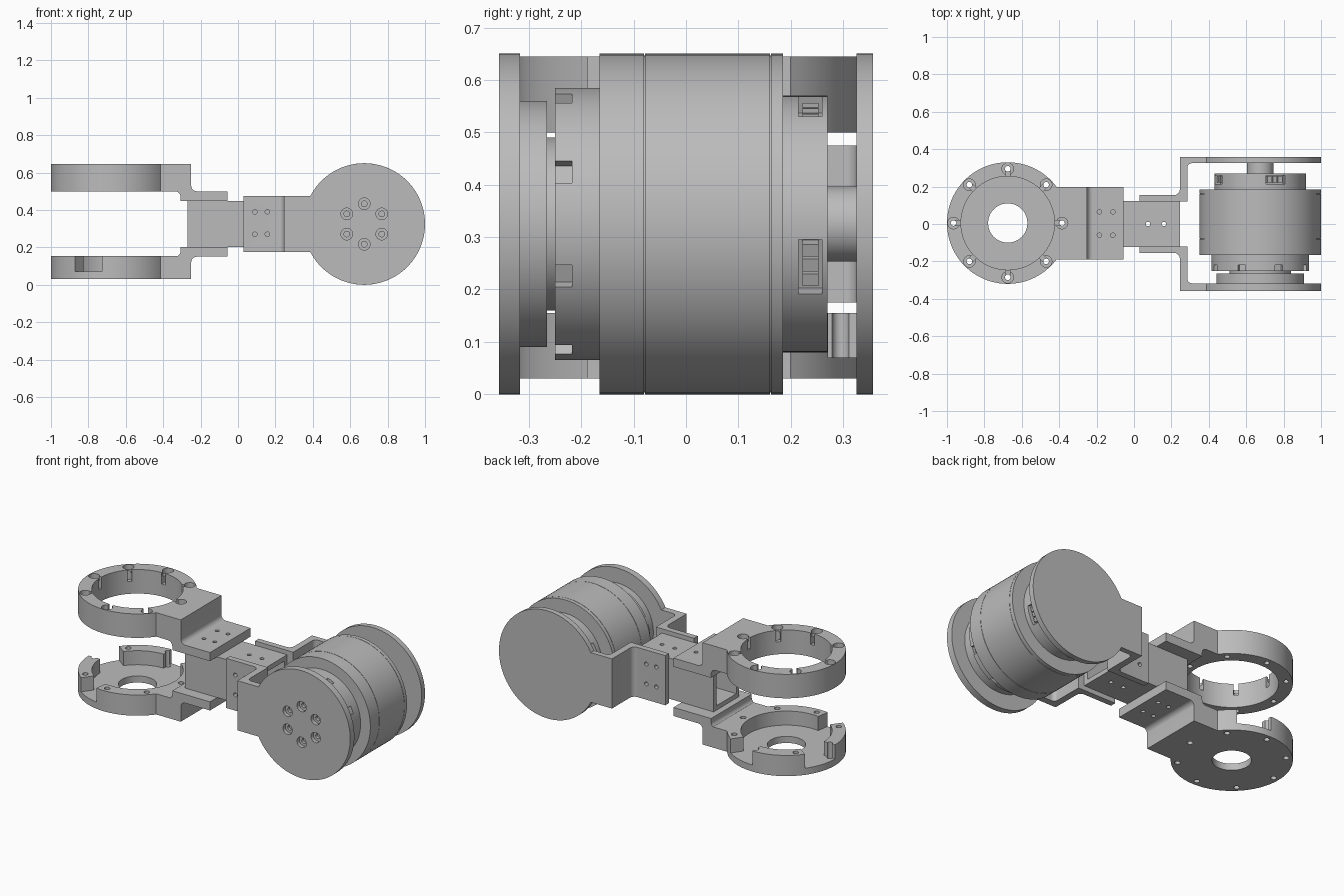
import bpy, bmesh
from math import sin, cos, asin, radians, pi, tau

if "Cube" in bpy.data.objects:
    bpy.data.objects.remove(bpy.data.objects["Cube"])

grey = bpy.data.materials.new("machined_grey")
grey.use_nodes = True
colour = (0.5, 0.5, 0.5, 1)
grey.diffuse_color = colour
grey.node_tree.nodes["Principled BSDF"].inputs["Base Color"].default_value = colour

parts = []
MX, MZ = 0.675, 0.325      # motor axis (along y)
RX, RY = -0.675, 0.005     # ring axis (along z)
R = 0.325                  # outer radius shared by discs and rings


# ---- helpers -------------------------------------------------------------
def arc(cx, cy, r, a0=0.0, a1=tau, n=72):
    full = abs(a1 - a0 - tau) < 1e-6
    count = n if full else n + 1
    return [(cx + r * cos(a0 + (a1 - a0) * i / n),
             cy + r * sin(a0 + (a1 - a0) * i / n)) for i in range(count)]


def radial_box(cx, cy, angle, r0, r1, width):
    """Rectangle lying along a radius."""
    c, s, h = cos(angle), sin(angle), width / 2
    return [(cx + r * c - w * s, cy + r * s + w * c)
            for r, w in ((r0, -h), (r1, -h), (r1, h), (r0, h))]


def add_prism(bm, pts, axis, lo, hi):
    place = {"x": lambda a, b, h: (h, a, b),
             "y": lambda a, b, h: (a, h, b),
             "z": lambda a, b, h: (a, b, h)}[axis]
    low = [bm.verts.new(place(a, b, lo)) for a, b in pts]
    high = [bm.verts.new(place(a, b, hi)) for a, b in pts]
    bm.faces.new(low)
    bm.faces.new(high)
    for i in range(len(pts)):
        j = (i + 1) % len(pts)
        bm.faces.new((low[i], low[j], high[j], high[i]))


def make(name, prisms):
    bm = bmesh.new()
    for p in prisms:
        add_prism(bm, *p)
    bmesh.ops.recalc_face_normals(bm, faces=bm.faces)
    mesh = bpy.data.meshes.new(name)
    bm.to_mesh(mesh)
    bm.free()
    mesh.materials.append(grey)
    obj = bpy.data.objects.new(name, mesh)
    bpy.context.scene.collection.objects.link(obj)
    return obj


def part(name, *prisms):
    obj = make(name, prisms)
    parts.append(obj)
    return obj


def cut(obj, prisms):
    """Subtract a group of separate prisms and bake the result."""
    cutter = make("cutter", prisms)
    cutter.hide_render = True
    mod = obj.modifiers.new("cut", "BOOLEAN")
    mod.operation, mod.solver, mod.object = "DIFFERENCE", "EXACT", cutter
    dg = bpy.context.evaluated_depsgraph_get()
    baked = bpy.data.meshes.new_from_object(obj.evaluated_get(dg))
    obj.modifiers.clear()
    obj.data = baked
    bpy.data.objects.remove(cutter)


def rect(a0, a1, b0, b1):
    return [(a0, b0), (a1, b0), (a1, b1), (a0, b1)]


# ---- motor: stack of coaxial drums --------------------------------------
def drum(name, r, y0, y1):
    return part(name, (arc(MX, MZ, r, n=96), "y", y0, y1))


drum("output_flange", 0.235, -0.318, -0.265)
drum("output_neck", 0.165, -0.266, -0.249)
front_housing = drum("front_housing", 0.26, -0.25, -0.164)
drum("motor_body_front", R, -0.165, -0.08)
drum("motor_body_seam", R - 0.003, -0.081, -0.077)
drum("motor_body_middle", R, -0.078, 0.16)
drum("motor_body_rear_seam", R - 0.003, 0.159, 0.163)
drum("motor_body_rear", R, 0.162, 0.185)
rear_housing = drum("rear_housing", 0.245, 0.184, 0.27)
drum("rear_hub", 0.072, 0.269, 0.326)

# screw pockets around the front housing rim
cut(front_housing, [(radial_box(MX, MZ, radians(22.5 + 45 * k), 0.235, 0.3, 0.045),
                     "y", -0.26, -0.218) for k in range(8)])

# four connector sockets with plugs in the rear housing
socket_angles = [radians(-20 + 90 * k) for k in range(4)]
cut(rear_housing, [(radial_box(MX, MZ, a, 0.205, 0.3, 0.11), "y", 0.215, 0.26)
                   for a in socket_angles])
for a in socket_angles:
    part("connector_plug",
         *[(radial_box(MX + t * -sin(a), MZ + t * cos(a), a, 0.2, 0.23, 0.025),
            "y", 0.222, 0.253) for t in (-0.03, 0.0, 0.03)])

# ---- motor yoke: two round plates with bent arms -------------------------
STRAP = 0.15
bend = asin(STRAP / R)
plate_outline = arc(MX, MZ, R, -pi + bend, pi - bend, 84) + [
    (0.3, MZ + STRAP), (0.3, MZ - STRAP)]
front_plate = part("front_yoke_plate", (plate_outline, "y", -0.357, -0.317))
part("rear_yoke_plate", (plate_outline, "y", 0.325, 0.357))

# counterbored screw holes in the front plate
bolts = arc(MX, MZ, 0.108, radians(30), radians(30) + tau, 6)
cut(front_plate, [(arc(x, z, 0.031, n=24), "y", -0.4, -0.335) for x, z in bolts])
cut(front_plate, [(arc(x, z, 0.015, n=16), "y", -0.4, -0.3) for x, z in bolts])

for name, s, inner in (("front_yoke_arm", -1, 0.317), ("rear_yoke_arm", 1, 0.325)):
    outline = [(0.03, 0.12), (0.285, 0.12)]
    outline += arc(0.31, inner - 0.025, 0.025, pi, pi / 2, 8)
    outline += [(0.31, 0.357), (0.245, 0.357)]
    outline += arc(0.215, 0.185, 0.03, 0, -pi / 2, 8) + [(0.03, 0.155)]
    arm = part(name, ([(x, s * y) for x, y in outline], "z", MZ - STRAP, MZ + STRAP))
    cut(arm, [(arc(x, z, 0.012, n=16), "y", -0.2, 0.2)
              for x in (0.09, 0.157) for z in (0.27, 0.39)])

# ---- square tube joining the two yokes -----------------------------------
tube = part("square_tube", (rect(-0.122, 0.122, 0.203, 0.449), "x", -0.27, 0.245))
cut(tube, [(rect(-0.095, 0.095, 0.23, 0.42), "x", -0.4, 0.4)])
cut(tube, [(arc(x, 0, 0.012, n=16), "z", 0.1, 0.6) for x in (0.075, 0.16, -0.185, -0.11)])

# ---- ring yoke: upper open ring and lower cupped ring --------------------
HALF = 0.194
corner = asin(HALF / R)
ring_outline = arc(RX, RY, R, corner, tau - corner, 84) + [
    (-0.305, RY - HALF), (-0.305, RY + HALF)]
spots = [pi / 4 * k for k in range(8)]


def ring_points(r):
    return [(RX + r * cos(a), RY + r * sin(a)) for a in spots]


upper = part("upper_ring", (ring_outline, "z", 0.5, 0.645))
cut(upper, [(arc(RX, RY, 0.25), "z", 0.4, 0.8)])
cut(upper, [(arc(x, y, 0.031, n=24), "z", 0.615, 0.7) for x, y in ring_points(0.29)])
cut(upper, [(arc(x, y, 0.015, n=16), "z", 0.4, 0.7) for x, y in ring_points(0.29)])
cut(upper, [(radial_box(RX, RY, a, 0.22, 0.288, 0.026), "z", 0.575, 0.7) for a in spots])

lower = part("lower_ring", (ring_outline, "z", 0.03, 0.155))
cut(lower, [(arc(RX, RY, 0.25), "z", 0.07, 0.3)])
cut(lower, [(arc(RX, RY, 0.105, n=48), "z", 0, 0.3)])
cut(lower, [(arc(x, y, 0.016, n=16), "z", 0, 0.3) for x, y in ring_points(0.29)])
# cable openings through the cup wall
gaps = [(55, 90), (143, 180), (233, 261)]
cut(lower, [(arc(RX, RY, 0.2, radians(a), radians(b), 6)
             + arc(RX, RY, 0.4, radians(b), radians(a), 6), "z", 0.07, 0.3)
            for a, b in gaps])

# stepped arms from the rings down to the tube
for name, s, top in (("upper_ring_arm", 1, 0.32), ("lower_ring_arm", -1, 0.295)):
    outline = [(-0.307, top), (-0.25, top), (-0.25, 0.205)]
    outline += arc(-0.22, 0.205, 0.03, pi, 1.5 * pi, 8)
    outline += [(-0.055, 0.175), (-0.055, 0.123), (-0.307, 0.123)]
    outline += arc(-0.337, 0.145, 0.03, 0, pi / 2, 8) + [(-0.337, 0.18), (-0.307, 0.18)]
    arm = part(name, ([(x, MZ + s * z) for x, z in outline], "y", RY - HALF, RY + HALF))
    cut(arm, [(arc(x, y, 0.012, n=16), "z", 0.1, 0.55)
              for x in (-0.185, -0.113) for y in (-0.06, 0.065)])

# ---- smooth round walls, crisp edges -------------------------------------
bpy.ops.object.select_all(action="DESELECT")
for obj in parts:
    obj.select_set(True)
bpy.context.view_layer.objects.active = parts[0]
bpy.ops.object.shade_smooth_by_angle(angle=radians(30))
